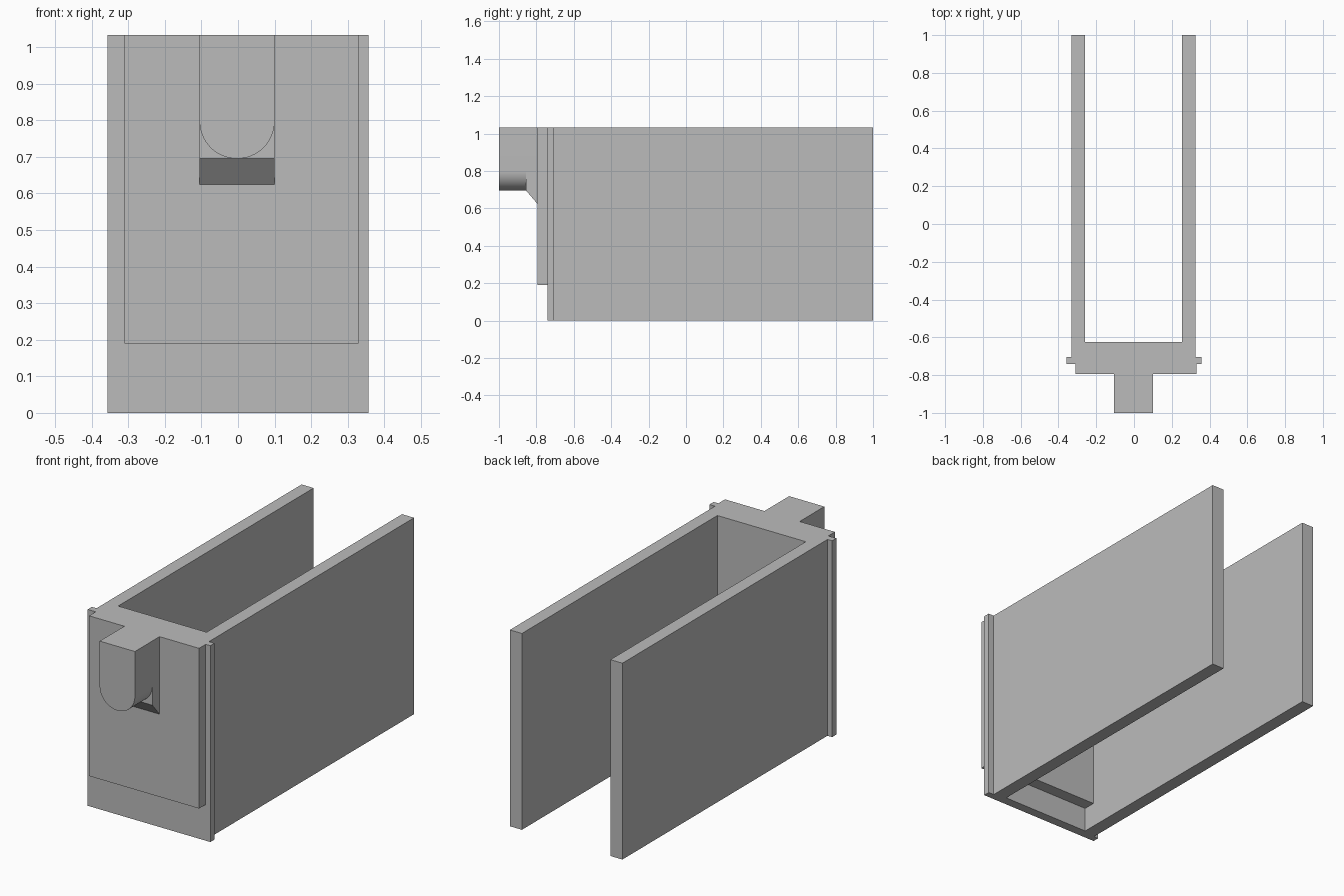
import bpy
import bmesh
import math
from mathutils import Vector

cube = bpy.data.objects.get("Cube")
if cube:
    bpy.data.objects.remove(cube, do_unlink=True)

GREY = (0.5, 0.5, 0.5, 1.0)
grey = bpy.data.materials.new("plain grey")
grey.use_nodes = True
grey.diffuse_color = GREY
grey.node_tree.nodes["Principled BSDF"].inputs["Base Color"].default_value = GREY

TOP = 1.033
LEFT, RIGHT = 0.325, -0.33            # outer faces of the side walls
IN_LEFT, IN_RIGHT = 0.255, -0.26      # inner faces of the side walls
FLANGE = 0.357
FLANGE_FRONT, FLANGE_BACK = -0.74, -0.705
PANEL_FRONT = -0.795
KNOB_LEFT, KNOB_RIGHT = 0.1, -0.105


def extrude(name, outline, axis, start, end):
    """Extrude a closed 2D outline along an axis from start to end."""
    def place(a, b):
        return {"x": (start, a, b), "y": (a, start, b), "z": (a, b, start)}[axis]

    bm = bmesh.new()
    face = bm.faces.new([bm.verts.new(place(a, b)) for a, b in outline])
    result = bmesh.ops.extrude_face_region(bm, geom=[face])
    shift = Vector([end - start if axis == k else 0 for k in "xyz"])
    moved = [v for v in result["geom"] if isinstance(v, bmesh.types.BMVert)]
    bmesh.ops.translate(bm, verts=moved, vec=shift)
    bmesh.ops.recalc_face_normals(bm, faces=bm.faces)
    mesh = bpy.data.meshes.new(name)
    bm.to_mesh(mesh)
    bm.free()
    mesh.materials.append(grey)
    obj = bpy.data.objects.new(name, mesh)
    bpy.context.collection.objects.link(obj)
    return obj


def rectangle(a0, a1, b0, b1):
    return [(a0, b0), (a1, b0), (a1, b1), (a0, b1)]


# U-shaped housing: two long walls, front plate and narrow side flanges
plan = [
    (-FLANGE, FLANGE_FRONT), (FLANGE, FLANGE_FRONT), (FLANGE, FLANGE_BACK),
    (LEFT, FLANGE_BACK), (LEFT, 1), (IN_LEFT, 1), (IN_LEFT, -0.69),
    (IN_RIGHT, -0.69), (IN_RIGHT, 1), (RIGHT, 1), (RIGHT, FLANGE_BACK),
    (-FLANGE, FLANGE_BACK),
]
extrude("housing", plan, "z", 0, TOP)

# Thick block behind the front plate, raised off the floor
extrude("inner_block", rectangle(IN_RIGHT, IN_LEFT, -0.69, -0.625), "z", 0.13, TOP)

# Raised panel on the front
extrude("front_panel", rectangle(-0.31, 0.33, PANEL_FRONT, FLANGE_FRONT), "z", 0.19, TOP)

# Protruding handle with a rounded underside
radius = (KNOB_LEFT - KNOB_RIGHT) / 2
middle = (KNOB_LEFT + KNOB_RIGHT) / 2
spring = 0.695 + radius
steps = 32
handle = [(KNOB_LEFT, TOP), (KNOB_RIGHT, TOP)]
for i in range(steps + 1):
    angle = math.pi * (1 + i / steps)
    handle.append((middle + radius * math.cos(angle), spring + radius * math.sin(angle)))
knob = extrude("handle", handle, "y", -1, PANEL_FRONT)
bpy.context.view_layer.objects.active = knob
knob.select_set(True)
bpy.ops.object.shade_smooth_by_angle(angle=math.radians(30))
knob.select_set(False)

# Sloped support under the root of the handle
slope = [(-0.855, 0.695), (PANEL_FRONT, 0.625), (PANEL_FRONT, spring), (-0.855, spring)]
extrude("handle_support", slope, "x", KNOB_RIGHT, KNOB_LEFT)
